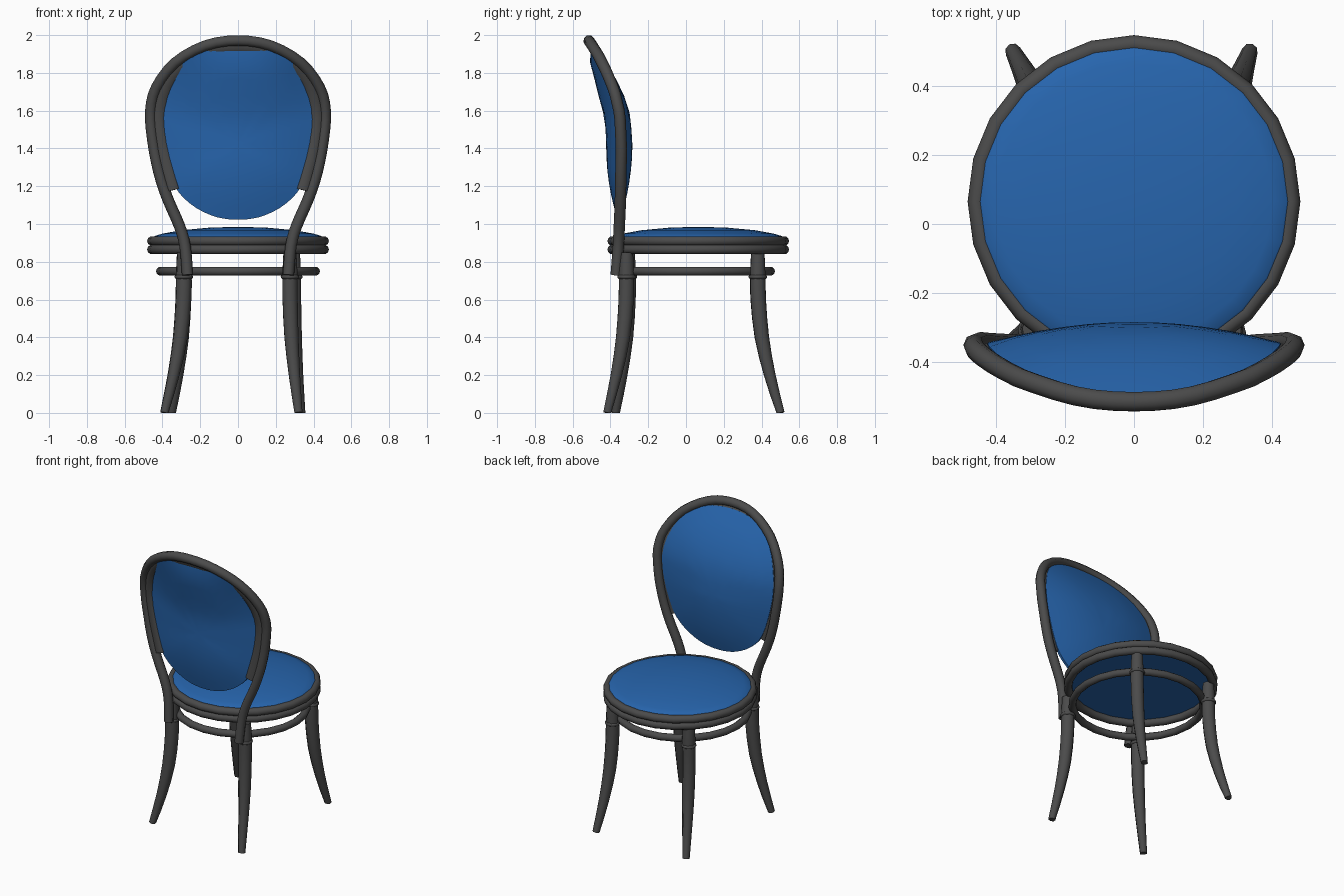
import bpy, math
from mathutils import Vector

if "Cube" in bpy.data.objects:
    bpy.data.objects.remove(bpy.data.objects["Cube"])


def material(name, rgb):
    m = bpy.data.materials.new(name)
    m.diffuse_color = (*rgb, 1)
    m.use_nodes = True
    m.node_tree.nodes["Principled BSDF"].inputs["Base Color"].default_value = m.diffuse_color
    return m


blue = material("blue_fabric", (0.02, 0.13, 0.42))
dark = material("dark_wood", (0.07, 0.07, 0.07))
SEAT_Y = 0.065


def activate(ob):
    bpy.ops.object.select_all(action='DESELECT')
    ob.select_set(True)
    bpy.context.view_layer.objects.active = ob


def mesh_object(name, verts, faces, mat, angle=50):
    me = bpy.data.meshes.new(name)
    me.from_pydata(verts, [], faces)
    me.update()
    ob = bpy.data.objects.new(name, me)
    bpy.context.collection.objects.link(ob)
    me.materials.append(mat)
    activate(ob)
    bpy.ops.object.mode_set(mode='EDIT')
    bpy.ops.mesh.select_all(action='SELECT')
    bpy.ops.mesh.normals_make_consistent(inside=False)
    bpy.ops.object.mode_set(mode='OBJECT')
    bpy.ops.object.shade_smooth_by_angle(angle=math.radians(angle))
    return ob


def smooth_path(pts, n=3):
    """Catmull-Rom samples through the points."""
    p = [Vector(q) for q in pts]
    p = [2 * p[0] - p[1]] + p + [2 * p[-1] - p[-2]]
    out = []
    for a, b, c, d in zip(p, p[1:], p[2:], p[3:]):
        for i in range(n):
            t = i / n
            out.append(0.5 * (2 * b + (c - a) * t + (2 * a - 5 * b + 4 * c - d) * t**2
                              + (3 * b - a - 3 * c + d) * t**3))
    return out + [p[-2]]


def tube(name, pts, radii):
    cu = bpy.data.curves.new(name, 'CURVE')
    cu.dimensions = '3D'
    cu.bevel_depth, cu.bevel_resolution, cu.use_fill_caps = 1.0, 2, True
    sp = cu.splines.new('POLY')
    sp.points.add(len(pts) - 1)
    for q, co, r in zip(sp.points, pts, radii):
        q.co, q.radius = (*co, 1), r
    cu.materials.append(dark)
    ob = bpy.data.objects.new(name, cu)
    bpy.context.collection.objects.link(ob)
    activate(ob)
    bpy.ops.object.convert(target='MESH')
    ob = bpy.context.object
    for v in ob.data.vertices:
        v.co.z = max(v.co.z, 0)
    bpy.ops.object.shade_smooth_by_angle(angle=math.radians(50))
    return ob


def ring(name, loc, major, minor, seg=24):
    bpy.ops.mesh.primitive_torus_add(location=loc, major_radius=major, minor_radius=minor,
                                     major_segments=seg, minor_segments=10)
    ob = bpy.context.object
    ob.name = name
    ob.data.materials.append(dark)
    bpy.ops.object.shade_smooth_by_angle(angle=math.radians(50))


def back_y(z):
    """Side profile of the leaning back."""
    prof = [(0.7, -.372), (0.88, -.358), (1.1, -.348), (1.4, -.342), (1.58, -.35),
            (1.7, -.378), (1.8, -.418), (1.9, -.468), (1.97, -.513), (2.1, -.6)]
    for (z0, y0), (z1, y1) in zip(prof, prof[1:]):
        if z <= z1:
            return y0 + (y1 - y0) * (z - z0) / (z1 - z0)
    return prof[-1][1]


def mirrored(half, n=3):
    """Half outline (x, z) from the top centre down -> full path."""
    full = [(-x, 0, z) for x, z in reversed(half)] + [(x, 0, z) for x, z in half[1:]]
    return smooth_path(full, n)


# Seat rings and stretcher ring
ring("seat_upper_ring", (0, SEAT_Y, 0.91), 0.455, 0.026)
ring("seat_lower_ring", (0, SEAT_Y, 0.865), 0.455, 0.026)
ring("stretcher_ring", (0, 0.037, 0.75), 0.41, 0.024)

# Seat cushion: turned dome profile
profile = [(.15, .981), (.3, .967), (.4, .949), (.44, .937), (.454, .925), (.454, .88)]
N = 24
verts = [(0, SEAT_Y, .985)]
for r, z in profile:
    verts += [(r * math.sin(2 * math.pi * i / N), SEAT_Y + r * math.cos(2 * math.pi * i / N), z)
              for i in range(N)]
faces = [(0, 1 + i, 1 + (i + 1) % N) for i in range(N)]
for k in range(len(profile) - 1):
    a, b = 1 + k * N, 1 + (k + 1) * N
    faces += [(a + i, b + i, b + (i + 1) % N, a + (i + 1) % N) for i in range(N)]
faces.append(tuple(range(1 + (len(profile) - 1) * N, 1 + len(profile) * N)))
mesh_object("seat_cushion", verts, faces, blue)

# Legs: splayed, curved and tapering, each with a collar
legs = {"back_left_leg": ((-.287, -.307), (-.39, -.372)),
        "back_right_leg": ((.275, -.315), (.32, -.417)),
        "front_left_leg": ((-.287, .38), (-.35, .5)),
        "front_right_leg": ((.293, .38), (.335, .5))}
steps = [(.85, 0, .037), (.73, 0, .043), (.6, .02, .043), (.4, .18, .04),
         (.2, .53, .032), (.0, 1, .023)]
for name, (top, foot) in legs.items():
    top, foot = Vector(top), Vector(foot)
    pts = [(*top.lerp(foot, f), z) for z, f, r in steps]
    rad = smooth_path([(r, 0, 0) for z, f, r in steps], 2)
    tube(name, smooth_path(pts, 2), [v.x for v in rad])
    ring(name + "_collar", (*top, .72), .038, .011, 12)

# Bent back frame running down to the rear legs
frame = mirrored([(0, 1.971), (.17, 1.945), (.33, 1.855), (.43, 1.725), (.462, 1.6), (.452, 1.45),
                  (.42, 1.28), (.375, 1.14), (.31, .99), (.28, .88), (.267, .73)])
for p in frame:
    p.y = back_y(p.z)
tube("back_frame", frame, [.03] * len(frame))

# Inner rim: flat band between frame and back cushion
rim = mirrored([(0, 1.93), (.19, 1.9), (.34, 1.79), (.412, 1.62), (.404, 1.43), (.342, 1.18)])
for p in rim:
    p.y = back_y(p.z) - .012
band = tube("back_inner_rim", rim, [.034] * len(rim))
for v in band.data.vertices:
    mid = back_y(v.co.z) - .012
    v.co.y = mid + .4 * (v.co.y - mid)

# Back cushion: two bulging skins sharing one egg-shaped outline
outline = mirrored([(0, 1.94), (.2, 1.91), (.345, 1.8), (.418, 1.62), (.41, 1.43), (.34, 1.21),
                    (.25, 1.105), (.14, 1.045), (.05, 1.025), (0, 1.023)])[:-1]
M, R = len(outline), 6
centre = Vector((0, 0, 1.42))
verts, faces = [], []
for base, bulge in ((.004, .055), (-.012, -.068)):
    o = len(verts)
    verts.append((0, back_y(centre.z) + base + bulge, centre.z))
    for k in range(1, R + 1):
        s = k / R
        for p in outline:
            q = centre.lerp(p, s)
            y = back_y(q.z) + base + bulge * (1 - s**2)
            if bulge < 0:  # fuller towards the top of the rear skin
                y -= .03 * min(max((q.z - 1.5) / .2, 0), 1) * max(0, 1 - (q.x / .36)**2) * min(1, (1.94 - q.z) / .05)
            verts.append((q.x, y, q.z))
    faces += [(o, o + 1 + i, o + 1 + (i + 1) % M) for i in range(M)]
    for k in range(R - 1):
        a, b = o + 1 + k * M, o + 1 + (k + 1) * M
        faces += [(a + i, b + i, b + (i + 1) % M, a + (i + 1) % M) for i in range(M)]
a = 1 + (R - 1) * M
b = a + 1 + R * M
faces += [(a + i, b + i, b + (i + 1) % M, a + (i + 1) % M) for i in range(M)]
mesh_object("back_cushion", verts, faces, blue)
